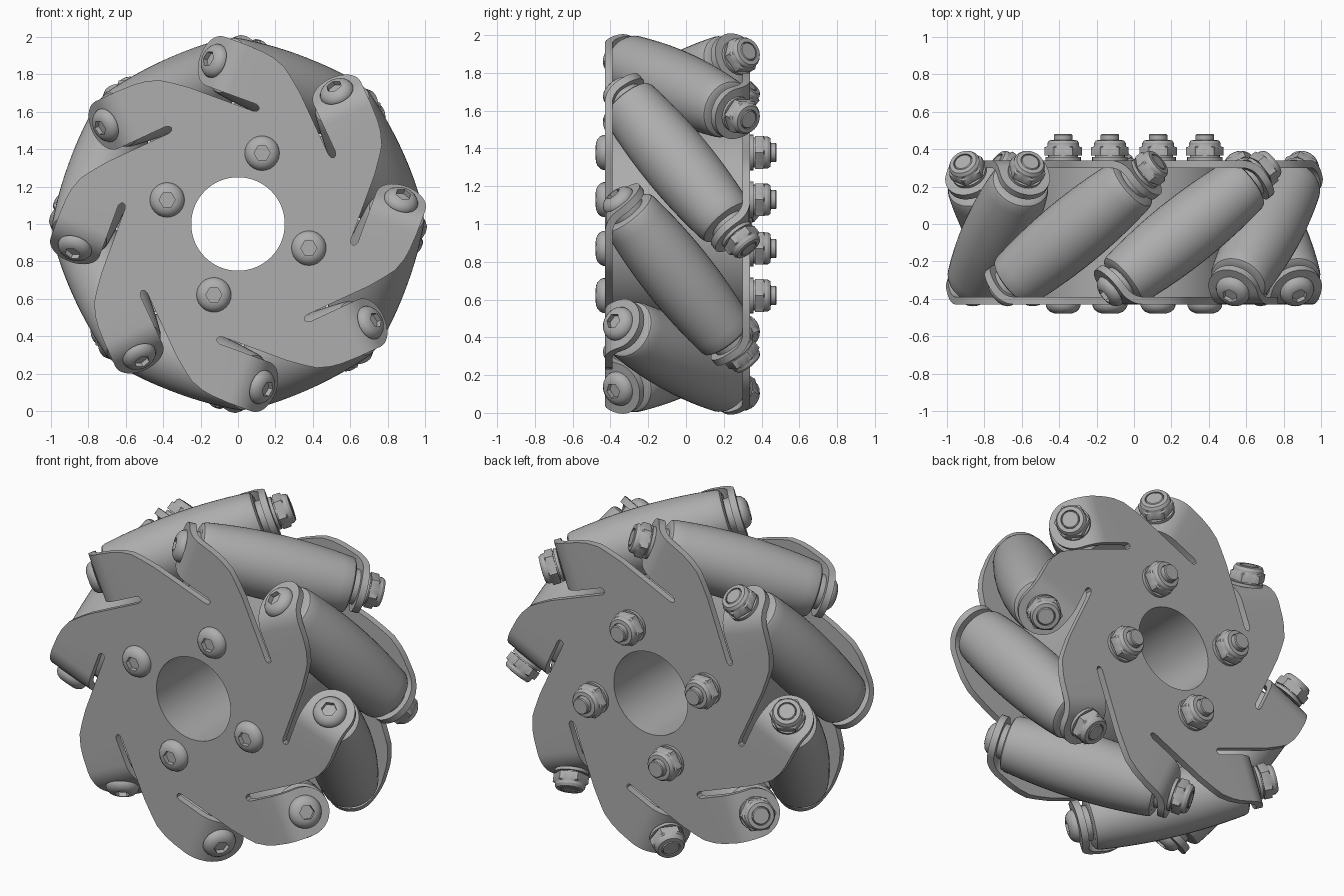
import bpy, bmesh
from math import sin, cos, pi, radians, sqrt
from mathutils import Matrix, Vector

if "Cube" in bpy.data.objects:
    bpy.data.objects.remove(bpy.data.objects["Cube"])

N = 8                      # rollers
PHI = radians(-20.2)       # direction of the first roller
STEP = 2 * pi / N
CENTRE = Vector((0, -0.045, 1))
R0 = 0.775                 # roller axis distance from wheel axis
TAN, AX = 0.8, 0.6         # tangential and axial parts of the roller axis
TAB_S = 0.52               # distance along roller axis to outer tab face
HALF = 0.385               # half the wheel width
BORE, THICK, TAB_R = 0.25, 0.04, 0.14

steel = bpy.data.materials.new("grey_steel")
steel.use_nodes = True
GREY = (0.42, 0.42, 0.42, 1)
steel.diffuse_color = GREY
steel.node_tree.nodes["Principled BSDF"].inputs["Base Color"].default_value = GREY


def finish(bm, name, solid=0):
    """Turn a bmesh into a shaded object, optionally thickened."""
    me = bpy.data.meshes.new(name)
    bm.to_mesh(me)
    bm.free()
    ob = bpy.data.objects.new(name, me)
    bpy.context.collection.objects.link(ob)
    me.materials.append(steel)
    bpy.ops.object.select_all(action="DESELECT")
    ob.select_set(True)
    bpy.context.view_layer.objects.active = ob
    if solid:
        mod = ob.modifiers.new("thickness", "SOLIDIFY")
        mod.thickness, mod.offset = solid, -1
        bpy.ops.object.modifier_apply(modifier=mod.name)
    bpy.ops.object.shade_smooth_by_angle(angle=radians(32))
    return ob


def lathe(name, profile, matrix, segs=24):
    """Revolve (radius, height, kind) rings about z; kind 'hex' gives six sides."""
    bm = bmesh.new()
    rings = []
    for r, h, *kind in profile:
        ring = []
        for i in range(segs):
            a = 2 * pi * i / segs
            rad = r * cos(pi / 6) / cos((a % (pi / 3)) - pi / 6) if kind else r
            ring.append(bm.verts.new((rad * cos(a), rad * sin(a), h)))
        rings.append(ring)
    for lo, hi in zip(rings, rings[1:]):
        for i in range(segs):
            j = (i + 1) % segs
            bm.faces.new((lo[i], lo[j], hi[j], hi[i]))
    if profile[0] != profile[-1]:
        bm.faces.new(rings[0][::-1])
        bm.faces.new(rings[-1])
    bmesh.ops.remove_doubles(bm, verts=bm.verts, dist=1e-5)
    bmesh.ops.recalc_face_normals(bm, faces=bm.faces)
    bm.transform(matrix)
    return finish(bm, name)


def frame(origin, axis):
    """Matrix placing local z along axis."""
    return Matrix.Translation(origin) @ axis.to_track_quat("Z", "Y").to_matrix().to_4x4()


def local(phi, r, t, y):
    """Radial, tangential and axial position to world."""
    return CENTRE + Vector((r * cos(phi) - t * sin(phi), y, r * sin(phi) + t * cos(phi)))


# Bent tab: arc out of the plate, then straight, square to the roller axis
BEND = 0.16
ANGLE = pi / 2 - math_angle if (math_angle := Vector((TAN, AX)).angle(Vector((0, 1)))) > pi else Vector((AX, TAN)).angle(Vector((1, 0)))
DEPTH = HALF - AX * TAB_S
STRAIGHT = (DEPTH - BEND * (1 - cos(ANGLE))) / sin(ANGLE)
FOLD = TAN * TAB_S - BEND * sin(ANGLE) - STRAIGHT * cos(ANGLE)


def bent(u):
    a = min(u / BEND, ANGLE)
    rest = max(0, u - BEND * ANGLE)
    return (FOLD + BEND * sin(a) + rest * cos(ANGLE),
            -HALF + BEND * (1 - cos(a)) + rest * sin(ANGLE))


def plate(name, flip):
    bm = bmesh.new()
    outline = [(0.838, 0.01), (0.875, 0.06), (0.9, 0.13), (0.91, 0.19),
               (R0 + TAB_R, FOLD), (R0 - TAB_R, FOLD), (R0 - TAB_R, 0.13),
               (0.628, 0.113), (0.615, 0.107), (0.602, 0.113), (0.595, 0.13), (0.595, 0.5)]
    rows = [(BEND * ANGLE * i / 6, TAB_R) for i in range(7)]
    mid = BEND * ANGLE + STRAIGHT
    rows += [(mid + TAB_R * sin(a), TAB_R * cos(a)) for a in [pi / 2 * i / 8 for i in range(9)]]
    start, end = outline[-1], radians(40.04)
    for k in range(N):
        phi = PHI + k * STEP
        # flat sector between the bore and the outline
        pts = [local(phi, BORE * cos(a), BORE * sin(a), -HALF)
               for a in [end - STEP * i / 8 for i in range(9)]]
        pts.append(local(phi - STEP, *start, -HALF))
        pts += [local(phi, r, t, -HALF) for r, t in outline]
        bm.faces.new([bm.verts.new(p) for p in pts])
        # bent tab with a round end
        prev = None
        for u, w in rows:
            t, y = bent(u)
            row = [bm.verts.new(local(phi, R0 + s * w, t, y)) for s in (-1, 1)]
            if prev:
                bm.faces.new((prev[0], prev[1], row[1], row[0]))
            prev = row
    bmesh.ops.remove_doubles(bm, verts=bm.verts, dist=1e-4)
    if flip:
        axis = Vector((cos(PHI), 0, sin(PHI)))
        bm.transform(Matrix.Translation(CENTRE) @ Matrix.Rotation(pi, 4, axis)
                     @ Matrix.Translation(-CENTRE))
    return finish(bm, name, THICK)


plate("front_plate", False)
plate("back_plate", True)

# Hub drum with an open bore
IN = HALF - THICK / 2
hub = [(BORE, -HALF + 0.002), (0.3, -HALF + 0.002), (0.3, -IN), (0.55, -IN),
       (0.55, IN), (0.3, IN), (0.3, HALF - 0.002), (BORE, HALF - 0.002), (BORE, -HALF + 0.002)]
lathe("hub_drum", hub, frame(CENTRE, Vector((0, 1, 0))), 64)

# Fastener profiles
HEAD = [(0.093, 0), (0.093, 0.008), (0.085, 0.025), (0.07, 0.039), (0.05, 0.047),
        (0.043, 0.048, "hex"), (0.043, 0.02, "hex")]
NUT = [(0.095, 0), (0.095, 0.018), (0.08, 0.018), (0.08, 0.025), (0.1, 0.025, "hex"),
       (0.1, 0.07, "hex"), (0.085, 0.075), (0.085, 0.092), (0.075, 0.107),
       (0.053, 0.109), (0.053, 0.095), (0.05, 0.095)]
SHORT_NUT = NUT + [(0.05, 0.105), (0.045, 0.11)]
LONG_NUT = NUT + [(0.05, 0.135), (0.045, 0.14)]

# Barrel roller profile with rounded ends
barrel = [(0.187 - 0.028 * (s / 0.42) ** 2, s) for s in [0.42 * i / 8 for i in range(-8, 9)]]
top = [(0.152, 0.436), (0.135, 0.445), (0.1, 0.445), (0.1, 0.49)]
ROLLER = [(r, -h) for r, h in reversed(top)] + barrel + top

for k in range(N):
    phi = PHI + k * STEP
    mid = local(phi, R0, 0, 0)
    axis = local(phi, R0, -TAN, AX) - mid
    lathe(f"roller_{k + 1}", ROLLER, frame(mid, axis), 40)
    lathe(f"roller_bolt_head_{k + 1}", HEAD, frame(mid - axis * TAB_S, -axis))
    lathe(f"roller_nut_{k + 1}", SHORT_NUT, frame(mid + axis * TAB_S, axis))

# Four bolts through the hub
for k in range(4):
    a = radians(71.2) + k * pi / 2
    lathe(f"hub_bolt_head_{k + 1}", HEAD, frame(local(a, 0.4, 0, -HALF), Vector((0, -1, 0))))
    lathe(f"hub_nut_{k + 1}", LONG_NUT, frame(local(a, 0.4, 0, HALF), Vector((0, 1, 0))))
